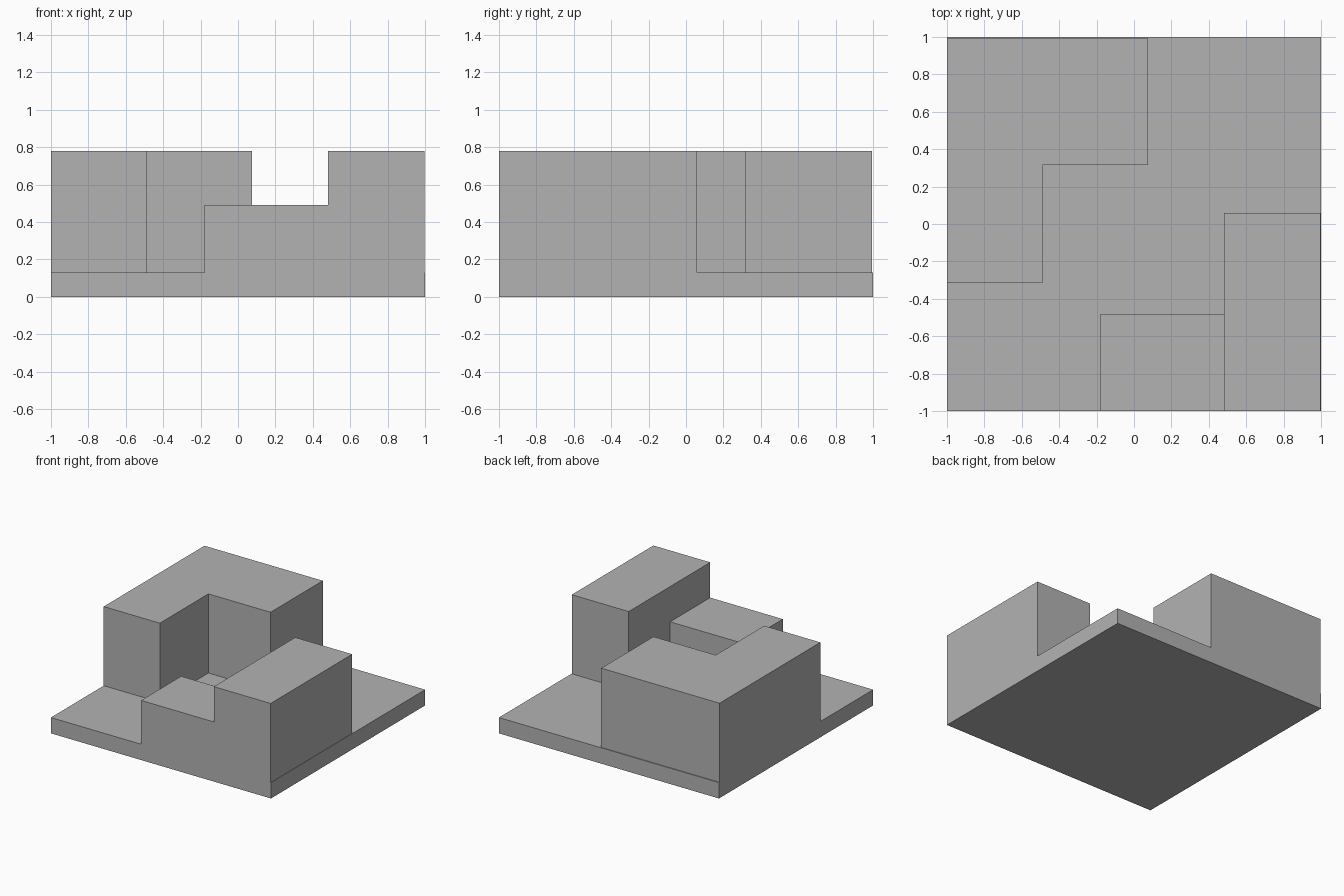
import bpy
import bmesh

cube = bpy.data.objects.get("Cube")
if cube:
    bpy.data.objects.remove(cube, do_unlink=True)

grey = bpy.data.materials.new("plain grey")
grey.use_nodes = True
grey.diffuse_color = (0.45, 0.45, 0.45, 1)
grey.node_tree.nodes["Principled BSDF"].inputs["Base Color"].default_value = (0.45, 0.45, 0.45, 1)


def prism(name, outline, bottom, top):
    """Extrude a counter-clockwise floor outline between two heights."""
    bm = bmesh.new()
    floor = bm.faces.new([bm.verts.new((x, y, bottom)) for x, y in outline])
    walls = bmesh.ops.extrude_face_region(bm, geom=[floor], use_keep_orig=True)
    for item in walls["geom"]:
        if isinstance(item, bmesh.types.BMVert):
            item.co.z = top
    bmesh.ops.recalc_face_normals(bm, faces=bm.faces)
    mesh = bpy.data.meshes.new(name)
    bm.to_mesh(mesh)
    bm.free()
    mesh.materials.append(grey)
    obj = bpy.data.objects.new(name, mesh)
    bpy.context.collection.objects.link(obj)
    return obj


def rectangle(left, right, front, back):
    return [(left, front), (right, front), (right, back), (left, back)]


BASE_TOP = 0.13
LOW_TOP = 0.49
TALL_TOP = 0.78

# Ground slab
prism("base_slab", rectangle(-1, 1, -1, 1), 0, BASE_TOP)

# L-shaped building in the back corner
prism("corner_building",
      [(-1, -0.315), (-0.49, -0.315), (-0.49, 0.315),
       (0.075, 0.315), (0.075, 0.993), (-1, 0.993)],
      BASE_TOP, TALL_TOP)

# Tall wing with its lower annex at the front
prism("tall_wing", rectangle(0.48, 0.997, -1, 0.058), BASE_TOP, TALL_TOP)
prism("low_annex", rectangle(-0.18, 0.48, -1, -0.48), BASE_TOP, LOW_TOP)
